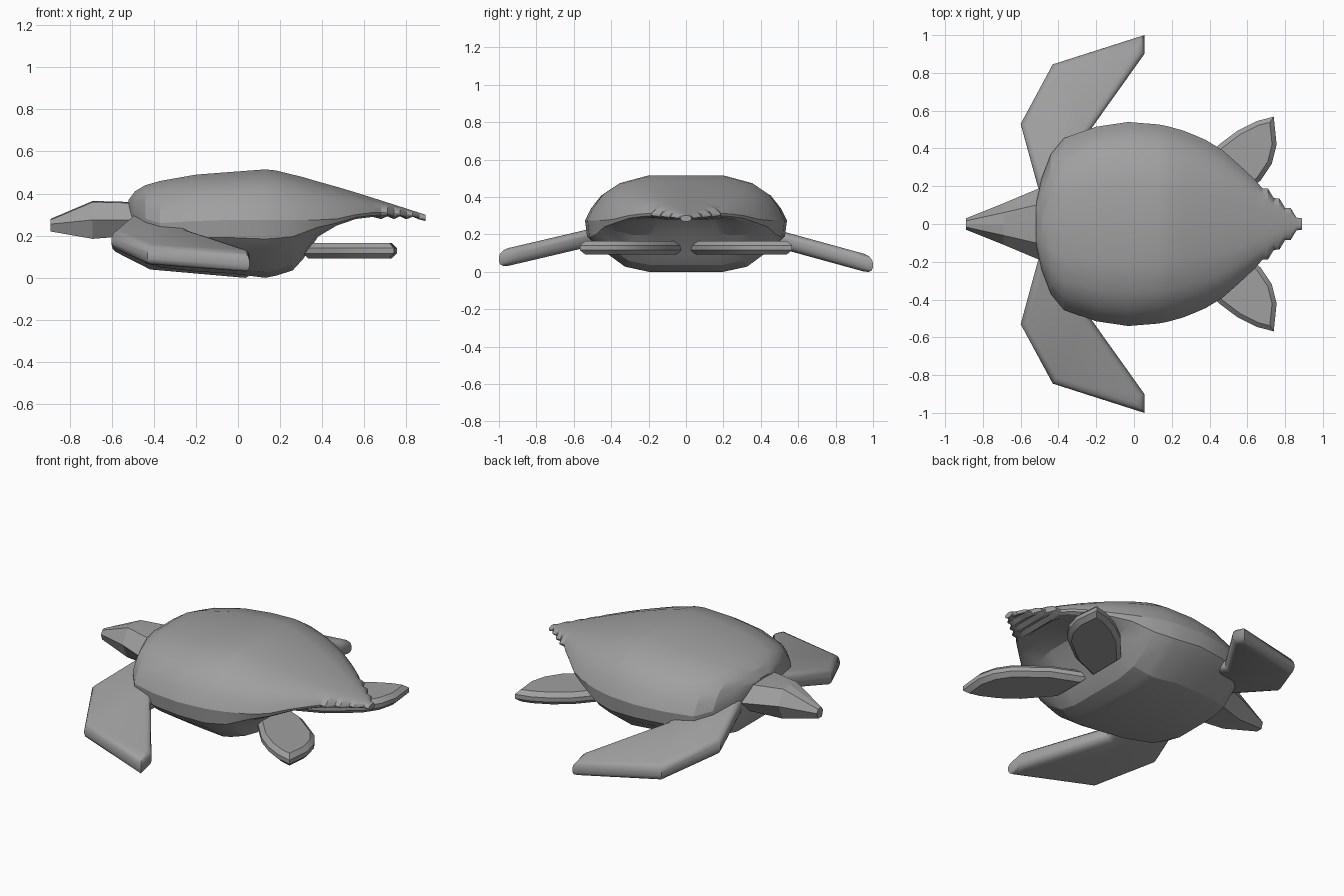
import bpy, bmesh, math

if "Cube" in bpy.data.objects:
    bpy.data.objects.remove(bpy.data.objects["Cube"])

GREY = bpy.data.materials.new("turtle_grey")
GREY.diffuse_color = (0.35, 0.35, 0.35, 1)
GREY.use_nodes = True
GREY.node_tree.nodes["Principled BSDF"].inputs["Base Color"].default_value = GREY.diffuse_color


def finish(bm, name, angle=20):
    bmesh.ops.recalc_face_normals(bm, faces=bm.faces)
    mesh = bpy.data.meshes.new(name)
    bm.to_mesh(mesh)
    bm.free()
    mesh.materials.append(GREY)
    obj = bpy.data.objects.new(name, mesh)
    bpy.context.collection.objects.link(obj)
    bpy.ops.object.select_all(action='DESELECT')
    obj.select_set(True)
    bpy.context.view_layer.objects.active = obj
    bpy.ops.object.shade_smooth_by_angle(angle=math.radians(angle))


def loft(name, sections, angle=20):
    """Skin half sections (x, y, z), running top to bottom, mirrored in y."""
    bm = bmesh.new()
    rings = []
    for half in sections:
        pts = half + [(x, -y, z) for x, y, z in half[-2:0:-1]]
        rings.append([bm.verts.new(p) for p in pts])
    n = len(rings[0])
    for a, b in zip(rings, rings[1:]):
        for i in range(n):
            j = (i + 1) % n
            bm.faces.new((a[i], a[j], b[j], b[i]))
    bm.faces.new(rings[0])
    bm.faces.new(rings[-1])
    finish(bm, name, angle)


def body_section(x, w, top, rim, bot, arch=0.0):
    h, d = top - rim, rim - bot
    prof = [(0, top), (.38, top), (.67, top - .17 * h), (.84, top - .42 * h),
            (.94, top - .72 * h), (1, rim), (.98, rim - .33 * d),
            (.89, rim - .52 * d), (.62, bot + .1 * d + arch * .5),
            (.38, bot + arch), (0, bot + arch)]
    return [(x, w * y, z) for y, z in prof]


# shell and belly: x, half width, top, rim, bottom, underside arch
body = [(-.52, .10, .37, .34, .24, 0), (-.49, .24, .41, .31, .14, 0),
        (-.44, .37, .44, .28, .07, 0), (-.37, .455, .46, .26, .05, 0),
        (-.20, .515, .49, .27, .03, 0), (-.03, .54, .503, .275, .02, 0),
        (.13, .527, .515, .275, .0, 0), (.18, .517, .51, .275, .01, 0),
        (.26, .495, .49, .275, .035, 0), (.31, .475, .478, .275, .09, 0),
        (.38, .445, .457, .275, .17, .03), (.47, .39, .432, .28, .22, .06),
        (.56, .31, .405, .30, .26, .04), (.64, .235, .38, .31, .27, .04)]
loft("shell", [body_section(*b) for b in body]
     # serrated tail edge
     + [body_section(x, .235 - (x - .64) * .86 + (.012 if i % 2 else -.012),
                     .38 - (x - .64) * .32, .315 - (x - .64) * .1,
                     .285 if i % 2 else .27, .01)
        for i, x in enumerate((.68, .71, .74, .77, .80, .83, .86))]
     + [body_section(.89, .03, .30, .285, .27)])

# head and neck: x, half width, top, middle, bottom
head = [(-.89, .03, .28, .255, .22), (-.69, .11, .365, .275, .185),
        (-.50, .19, .36, .275, .20), (-.36, .2, .35, .275, .20)]
loft("head", [[(x, 0, t), (x, w * .55, t - .005), (x, w, m), (x, w * .6, b), (x, 0, b)]
              for x, w, t, m, b in head], 10)


def flipper(name, outline, side, ztop, thick, bevel, segments, angle):
    """Slab cut from an outline, with rounded upper and lower rims."""
    bm = bmesh.new()
    hi = [bm.verts.new((x, side * y, ztop(y))) for x, y in outline]
    lo = [bm.verts.new((x, side * y, ztop(y) - thick)) for x, y in outline]
    top, bottom = bm.faces.new(hi), bm.faces.new(lo)
    n = len(hi)
    for i in range(n):
        j = (i + 1) % n
        bm.faces.new((hi[i], hi[j], lo[j], lo[i]))
    bmesh.ops.recalc_face_normals(bm, faces=bm.faces)
    rims = list(top.edges) + list(bottom.edges)
    bmesh.ops.bevel(bm, geom=rims, offset=bevel, segments=segments,
                    profile=.5, affect='EDGES', clamp_overlap=True)
    finish(bm, name, angle)


front = [(-.46, .10), (-.51, .20), (-.60, .53), (-.43, .845), (.055, 1.0),
         (.055, .90), (-.23, .50), (-.18, .32)]
rear = [(.31, .02), (.31, .26), (.45, .42), (.55, .495), (.65, .545), (.74, .568),
        (.755, .42), (.73, .32), (.67, .23), (.50, .10)]

for side, label in ((-1, "near"), (1, "far")):
    drop = .04 if side > 0 else 0
    flipper("front_flipper_" + label, front, side,
            lambda y: .35 - .235 * y - drop * (y - .2), .095, .036, 3, 40)
    flipper("rear_flipper_" + label, rear, side,
            lambda y: .165, .073, .024, 1, 20)
